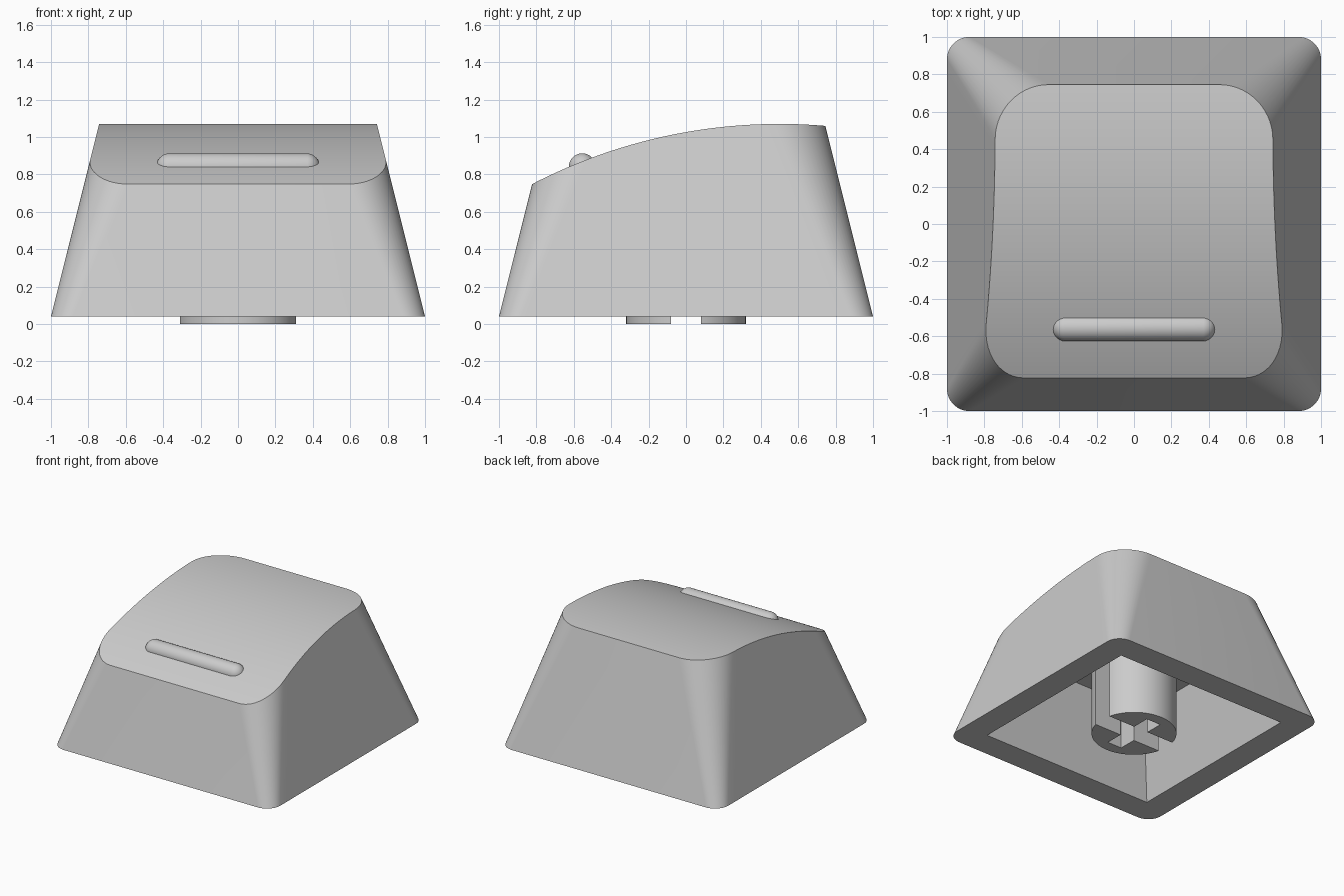
import bpy, bmesh
from math import sin, cos, pi, sqrt, asin
from mathutils import Matrix

cube = bpy.data.objects.get("Cube")
if cube:
    bpy.data.objects.remove(cube, do_unlink=True)

BASE = 0.04       # height of the lower rim
ROOF = 0.70       # height of the cavity ceiling
TAPER = 0.25      # inward lean of the walls

plastic = bpy.data.materials.new("grey_plastic")
plastic.use_nodes = True
plastic.diffuse_color = (0.6, 0.6, 0.6, 1)
plastic.node_tree.nodes["Principled BSDF"].inputs["Base Color"].default_value = (0.6, 0.6, 0.6, 1)


def finish(bm, name):
    bmesh.ops.recalc_face_normals(bm, faces=bm.faces[:])
    mesh = bpy.data.meshes.new(name)
    bm.to_mesh(mesh)
    bm.free()
    mesh.materials.append(plastic)
    obj = bpy.data.objects.new(name, mesh)
    bpy.context.collection.objects.link(obj)
    bpy.ops.object.select_all(action='DESELECT')
    obj.select_set(True)
    bpy.context.view_layer.objects.active = obj
    bpy.ops.object.shade_smooth_by_angle(angle=pi / 6)
    return obj


def dish(y):
    """Height of the curved top at a depth y."""
    return 1.07 - 2.88 + sqrt(2.88 ** 2 - (y - 0.5) ** 2)


def half_outline(z, arc=14, side=24):
    """Left half of the rounded-square section at height z, front to back."""
    half = 1 - TAPER * (z - BASE)
    r = 0.12 + 0.165 * (z - BASE)
    c = half - r
    angles = [pi / 2 * k / arc for k in range(arc + 1)]
    front = [(c + r * sin(a), -c - r * cos(a)) for a in angles]
    middle = [(half, c * (2 * k / side - 1)) for k in range(1, side)]
    back = [(c + r * cos(a), c + r * sin(a)) for a in angles]
    return front + middle + back


def mirrored(points):
    return points + [(-p[0], *p[1:]) for p in reversed(points)]


def top_outline():
    """Where the tapered walls meet the curved top."""
    result = []
    for i in range(len(half_outline(BASE))):
        z = 1.0
        for _ in range(12):
            z = dish(half_outline(z)[i][1])
        result.append((*half_outline(z)[i], z))
    return result


# Cap shell: top edge, lower rim, cavity mouth and cavity ceiling rings
bm = bmesh.new()
MOUTH = 0.785
shrink = 1 - TAPER * (ROOF - BASE) / MOUTH
lower = mirrored([(x, y, BASE) for x, y in half_outline(BASE)])
mouth = [(max(-MOUTH, min(MOUTH, x)), max(-MOUTH, min(MOUTH, y)), BASE) for x, y, z in lower]
ceiling = [(x * shrink, y * shrink, ROOF) for x, y, z in mouth]
rings = [[bm.verts.new(p) for p in ring]
         for ring in (mirrored(top_outline()), lower, mouth, ceiling)]
n = len(lower)
for a, b in zip(rings, rings[1:]):
    for i in range(n):
        j = (i + 1) % n
        bm.faces.new((a[i], a[j], b[j], b[i]))
# Curved top and flat ceiling as strips running side to side
for ring in (rings[0], rings[3]):
    for i in range(n // 2 - 1):
        bm.faces.new((ring[i], ring[i + 1], ring[n - 2 - i], ring[n - 1 - i]))
bmesh.ops.remove_doubles(bm, verts=bm.verts[:], dist=0.0001)
finish(bm, "cap_shell")

# Stem: two half rounds with a cross-shaped slot between them
RADIUS, GAP, ARM, ARM_END = 0.32, 0.08, 0.065, 0.228
start = asin(GAP / RADIUS)
for name, side in (("stem_back", 1), ("stem_front", -1)):
    angles = [start + (pi - 2 * start) * k / 32 for k in range(33)]
    outline = [(RADIUS * cos(a), RADIUS * sin(a)) for a in angles]
    outline += [(-ARM, GAP), (-ARM, ARM_END), (ARM, ARM_END), (ARM, GAP)]
    bm = bmesh.new()
    face = bm.faces.new([bm.verts.new((x, y * side, 0)) for x, y in outline])
    grown = bmesh.ops.extrude_face_region(bm, geom=[face], use_keep_orig=True)
    for v in grown["geom"]:
        if isinstance(v, bmesh.types.BMVert):
            v.co.z = ROOF + 0.02
    finish(bm, name)

# Finger bar: a sphere stretched into a capsule across the front of the top
bm = bmesh.new()
bmesh.ops.create_uvsphere(bm, u_segments=32, v_segments=17, radius=0.072,
                          matrix=Matrix.Rotation(pi / 2, 4, 'Y'))
for v in bm.verts:
    v.co.x += 0.365 if v.co.x > 0 else -0.365
bmesh.ops.translate(bm, verts=bm.verts[:], vec=(0, -0.555, 0.841))
finish(bm, "finger_bar")
